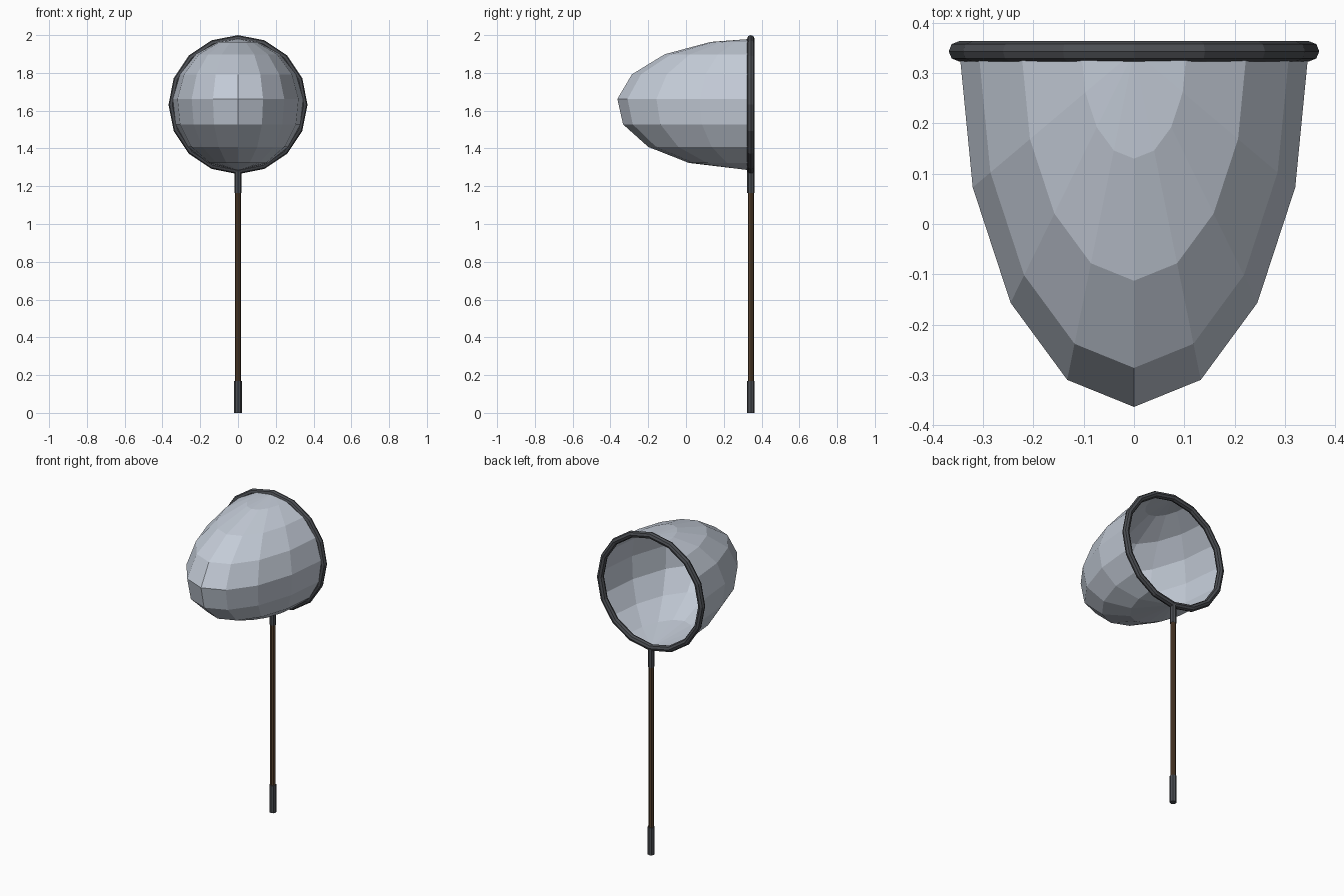
import bpy, bmesh
from math import sin, cos, pi, radians

if "Cube" in bpy.data.objects:
    bpy.data.objects.remove(bpy.data.objects["Cube"])

CY, CZ = 0.343, 1.632      # hoop centre
R, TUBE = 0.348, 0.02      # hoop radius and tube radius


def material(name, rgb):
    m = bpy.data.materials.new(name)
    m.diffuse_color = (*rgb, 1)
    m.use_nodes = True
    m.node_tree.nodes["Principled BSDF"].inputs["Base Color"].default_value = m.diffuse_color
    return m


dark = material("dark_metal", (0.07, 0.075, 0.085))
brown = material("brown_wood", (0.09, 0.05, 0.025))
cloth = material("pale_cloth", (0.55, 0.6, 0.68))


def make(name, bm, mat):
    bmesh.ops.recalc_face_normals(bm, faces=bm.faces)
    me = bpy.data.meshes.new(name)
    bm.to_mesh(me)
    bm.free()
    me.materials.append(mat)
    ob = bpy.data.objects.new(name, me)
    bpy.context.collection.objects.link(ob)
    return ob


def rod(name, z0, z1, radius, mat):
    bpy.ops.mesh.primitive_cylinder_add(vertices=8, radius=radius, depth=z1 - z0,
                                        location=(0, CY, (z0 + z1) / 2))
    ob = bpy.context.object
    ob.name = name
    ob.data.materials.append(mat)


# Handle: end grip, wooden pole, hoop socket
rod("end_grip", 0, 0.17, 0.02, dark)
rod("pole", 0.165, 1.17, 0.016, brown)
rod("hoop_socket", 1.165, 1.29, 0.019, dark)

# Hoop
bpy.ops.mesh.primitive_torus_add(major_segments=16, minor_segments=8,
                                 major_radius=R, minor_radius=TUBE,
                                 location=(0, CY, CZ), rotation=(pi / 2, 0, 0))
bpy.context.object.name = "hoop"
bpy.context.object.data.materials.append(dark)

# Net bag: open half ellipsoid, latitude rings shifted up by 5 degrees
DEPTH = 0.709
bm = bmesh.new()
rings = []
for i in range(-3, 4):
    lat = radians(5 + 22.5 * i)
    rings.append([bm.verts.new((R * cos(lat) * sin(a), CY - DEPTH * cos(lat) * cos(a),
                                CZ + R * sin(lat)))
                  for a in (radians(22.5 * j) for j in range(-4, 5))])
for lower, upper in zip(rings, rings[1:]):
    for j in range(8):
        bm.faces.new((lower[j], lower[j + 1], upper[j + 1], upper[j]))
for ring, sign in ((rings[0], -1), (rings[-1], 1)):
    tip = bm.verts.new((0, CY, CZ + sign * R))
    for j in range(8):
        bm.faces.new((ring[j], ring[j + 1], tip))
make("net_bag", bm, cloth)
